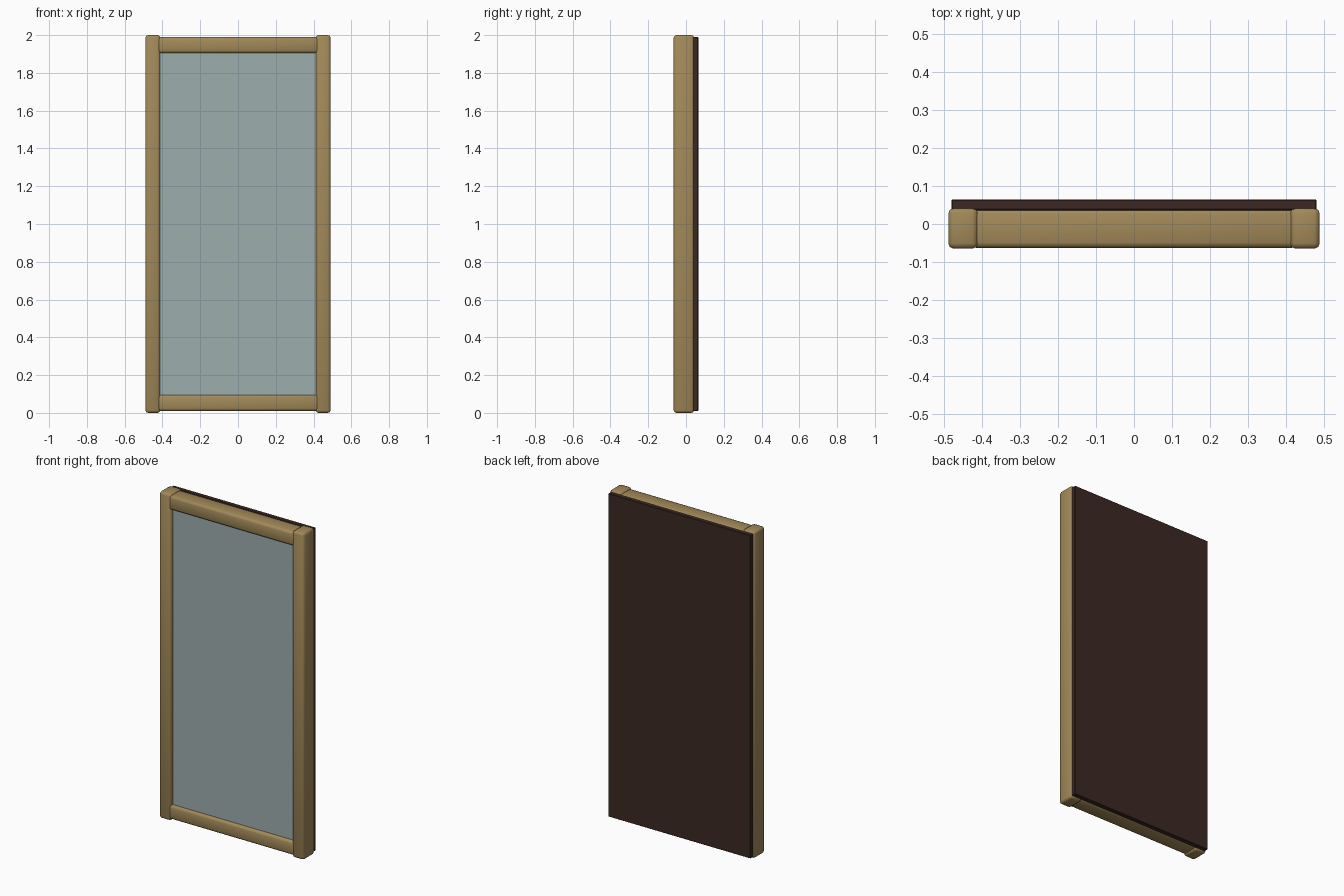
import bpy, bmesh

if "Cube" in bpy.data.objects:
    bpy.data.objects.remove(bpy.data.objects["Cube"])


def material(name, color):
    m = bpy.data.materials.new(name)
    m.diffuse_color = (*color, 1)
    m.use_nodes = True
    m.node_tree.nodes["Principled BSDF"].inputs["Base Color"].default_value = m.diffuse_color
    return m


wood = material("light_wood", (0.36, 0.25, 0.10))
backing = material("dark_wood", (0.045, 0.022, 0.017))
glass = material("glass", (0.34, 0.42, 0.42))


def box(name, lo, hi, mat, bevel=0.0, segments=1, smooth=False):
    """Box between two corners with optional softened edges."""
    bm = bmesh.new()
    bmesh.ops.create_cube(bm, size=1)
    for v in bm.verts:
        v.co = [(a + b) / 2 + c * (b - a) for a, b, c in zip(lo, hi, v.co)]
    if bevel:
        bmesh.ops.bevel(bm, geom=bm.edges[:], offset=bevel, segments=segments,
                        profile=0.5, affect='EDGES')
    for f in bm.faces:
        f.smooth = smooth
    me = bpy.data.meshes.new(name)
    bm.to_mesh(me)
    bm.free()
    me.materials.append(mat)
    ob = bpy.data.objects.new(name, me)
    bpy.context.collection.objects.link(ob)
    return ob


# upright stiles, left and right
for side, x0, x1 in (("left", -0.49, -0.412), ("right", 0.412, 0.49)):
    box(f"{side}_stile", (x0, -0.065, 0), (x1, 0.042, 2), wood, 0.014, 2, True)

# top and bottom rails, tucked into the stiles
for end, z0, z1 in (("bottom", 0.01, 0.095), ("top", 1.905, 1.99)):
    box(f"{end}_rail", (-0.43, -0.063, z0), (0.43, 0.04, z1), wood, 0.014, 2, True)

# mirror pane set just behind the front of the frame
box("glass_pane", (-0.42, -0.043, 0.085), (0.42, -0.033, 1.915), glass)

# backing board
box("back_panel", (-0.482, 0.036, 0.01), (0.482, 0.065, 1.99), backing, 0.003)
